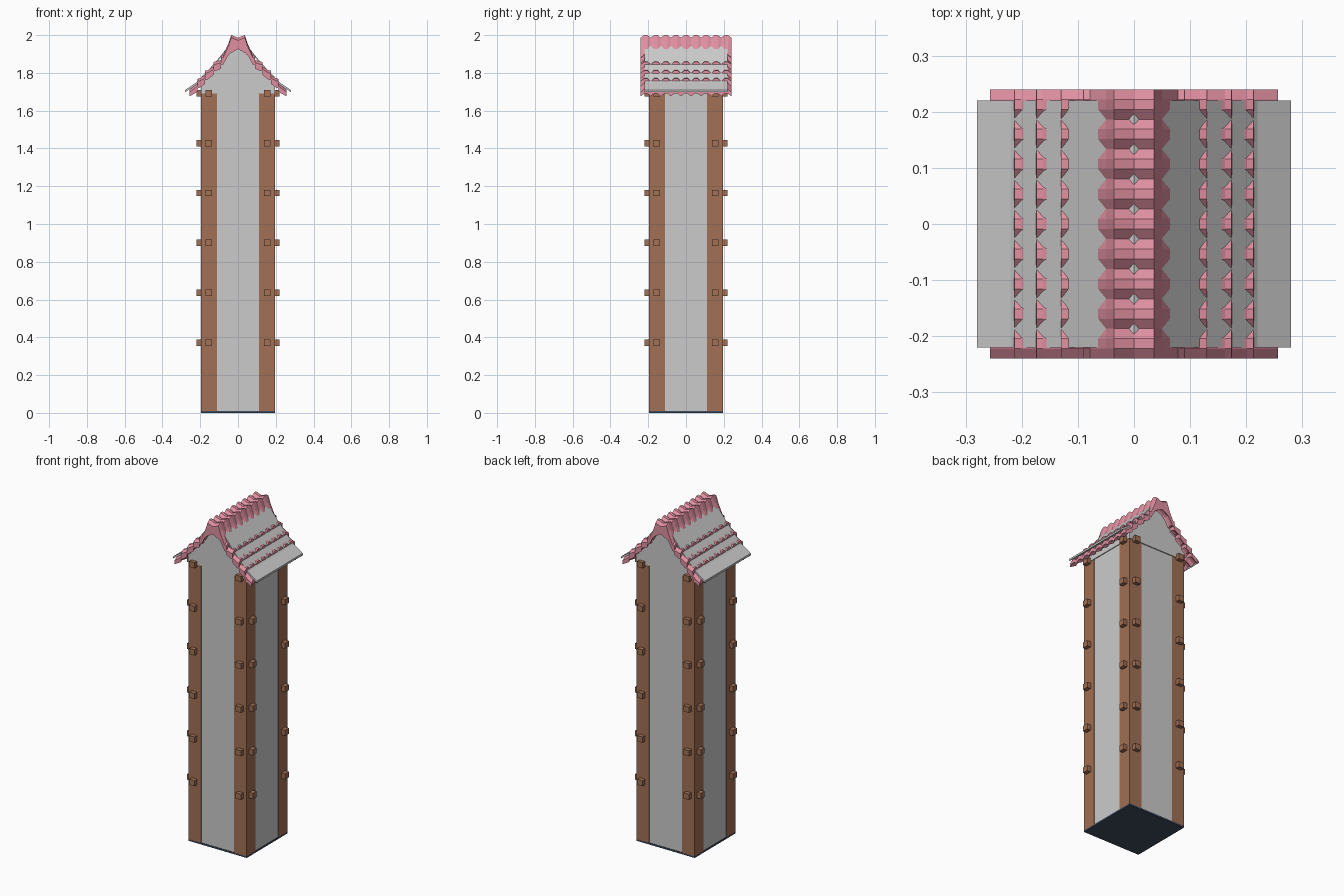
import bpy, bmesh

if "Cube" in bpy.data.objects:
    bpy.data.objects.remove(bpy.data.objects["Cube"])


def material(name, rgb):
    m = bpy.data.materials.new(name)
    m.diffuse_color = (*rgb, 1)
    m.use_nodes = True
    m.node_tree.nodes["Principled BSDF"].inputs["Base Color"].default_value = m.diffuse_color
    return m


BROWN = material("wood", (0.36, 0.16, 0.09))
PINK = material("pink_tile", (0.75, 0.28, 0.36))
NAVY = material("dark_base", (0.05, 0.07, 0.11))


def finish(name, bm, mat=None):
    bmesh.ops.recalc_face_normals(bm, faces=bm.faces)
    me = bpy.data.meshes.new(name)
    bm.to_mesh(me)
    bm.free()
    if mat:
        me.materials.append(mat)
    ob = bpy.data.objects.new(name, me)
    bpy.context.collection.objects.link(ob)
    return ob


def box(name, lo, hi, mat=None):
    bm = bmesh.new()
    bmesh.ops.create_cube(bm, size=1)
    for v in bm.verts:
        v.co = [(a + b) / 2 + c * (b - a) for a, b, c in zip(lo, hi, v.co)]
    return finish(name, bm, mat)


def loft(name, section, stations, mat=None):
    """Closed strip: section is [(x, z_top, z_bottom)], stations is [(y, drop)]."""
    bm = bmesh.new()
    rings = []
    for y, drop in stations:
        loop = [(x, y, t - drop) for x, t, b in section]
        loop += [(x, y, b - drop) for x, t, b in reversed(section)]
        rings.append([bm.verts.new(p) for p in loop])
    n = len(rings[0])
    for a, b in zip(rings, rings[1:]):
        for i in range(n):
            j = (i + 1) % n
            bm.faces.new((a[i], a[j], b[j], b[i]))
    # End caps as narrow quads so the stepped outline stays clean
    for r in (rings[0], rings[-1]):
        for i in range(len(section) - 1):
            bm.faces.new((r[i], r[i + 1], r[n - 2 - i], r[n - 1 - i]))
    return finish(name, bm, mat)


def mirrored(points):
    return [(-x, t, b) for x, t, b in reversed(points)] + points


# Tower body and base
box("base_plate", (-0.195, -0.195, 0), (0.195, 0.195, 0.01), NAVY)
box("tower_wall", (-0.192, -0.192, 0.01), (0.192, 0.192, 1.70))

# Corner posts with pegs on their two outer faces
for sx in (-1, 1):
    for sy in (-1, 1):
        xs, ys = sorted((sx * 0.11, sx * 0.195)), sorted((sy * 0.11, sy * 0.195))
        box("corner_post", (xs[0], ys[0], 0.01), (xs[1], ys[1], 1.70), BROWN)
        for i in range(6):
            z = 0.372 + i * 0.264
            px, py = sorted((sx * 0.137, sx * 0.173)), sorted((sy * 0.185, sy * 0.22))
            box("peg", (px[0], py[0], z - 0.017), (px[1], py[1], z + 0.017), BROWN)
            px, py = sorted((sx * 0.185, sx * 0.22)), sorted((sy * 0.137, sy * 0.173))
            box("peg", (px[0], py[0], z - 0.017), (px[1], py[1], z + 0.017), BROWN)

# Gable block filling the roof
gable = mirrored([(0.0001, 1.95, 1.69), (0.11, 1.835, 1.69), (0.197, 1.745, 1.69)])
loft("gable", gable, [(-0.198, 0), (0.198, 0)])

# Grey roof sheets, flaring out at the eaves
sheet = [(0.0001, 1.98), (0.035, 1.962), (0.125, 1.85), (0.22, 1.75), (0.28, 1.71)]
sheet = mirrored([(x, z, z - 0.012) for x, z in sheet])
loft("roof_sheet", sheet, [(-0.22, 0), (0.22, 0)])

# Rippled pink tile courses poking through the sheets
corners = [(0.05, 1.953), (0.09, 1.893), (0.13, 1.858), (0.174, 1.812), (0.213, 1.77)]
stair = [(0.0001, 1.986), (0.035, 2.0)]
stair = [(0.0001, 1.986, 1.94), (0.036, 2.0, 1.92), (0.05, 1.957, 1.91)]
for x, z in corners[1:]:
    stair.append((x - 0.012, z + 0.002, z - 0.034))
    stair.append((x, z, z - 0.036))
    stair.append((x + 0.001, z - 0.026, z - 0.056))
stair.append((0.257, 1.712, 1.69))
period = 0.48 / 9
waves = []
for k in range(9):
    y = -0.24 + k * period
    waves += [(y, 0.014), (y + period / 3, 0), (y + period * 2 / 3, 0)]
waves.append((0.24, 0.014))
loft("tile_courses", mirrored(stair), waves, PINK)
